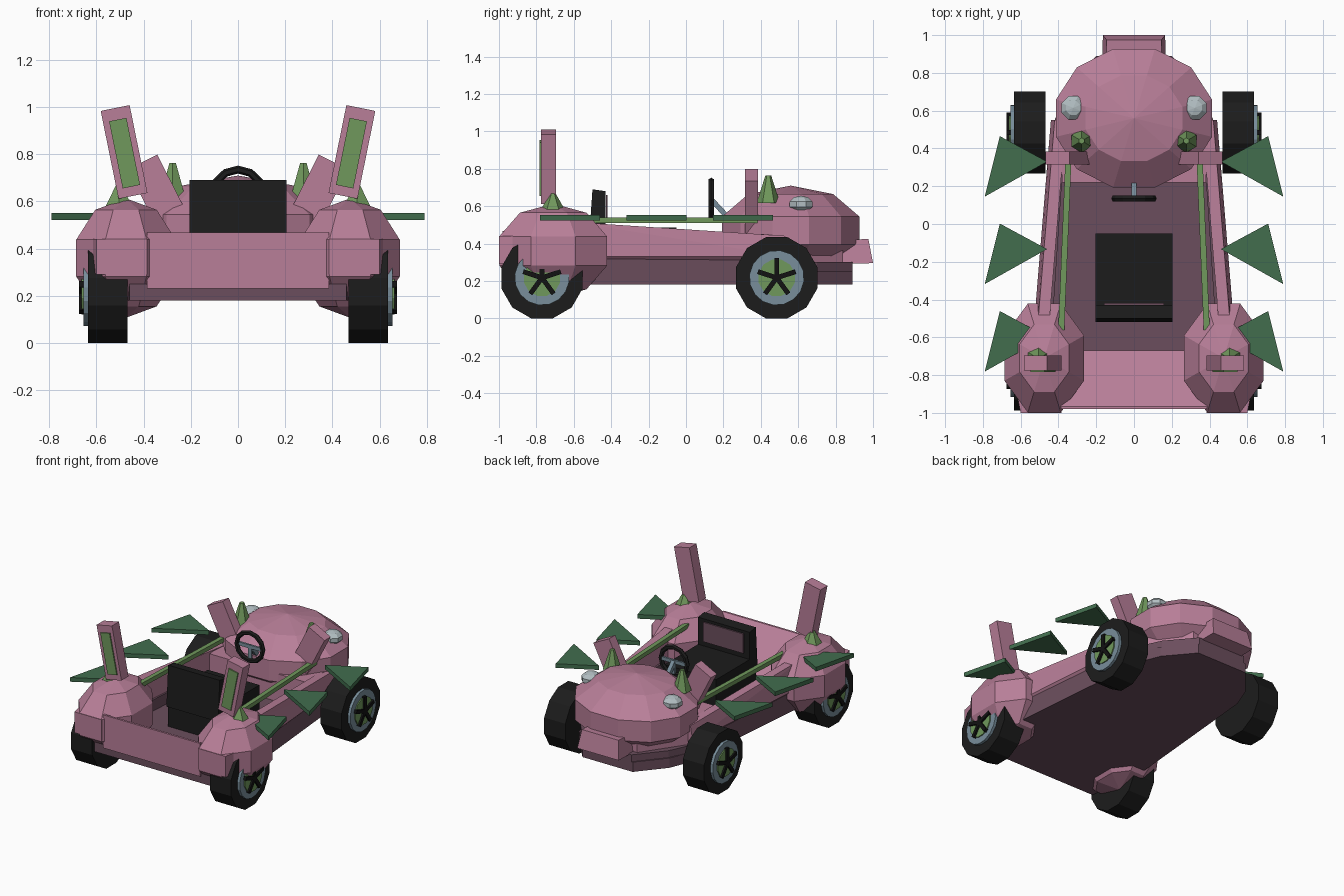
import bpy, bmesh
from math import pi, radians, sin, cos
from mathutils import Matrix

if "Cube" in bpy.data.objects:
    bpy.data.objects.remove(bpy.data.objects["Cube"])


def material(name, rgb):
    m = bpy.data.materials.new(name)
    m.diffuse_color = (*rgb, 1)
    m.use_nodes = True
    m.node_tree.nodes["Principled BSDF"].inputs["Base Color"].default_value = m.diffuse_color
    return m


PINK = material("dusty pink", (0.48, 0.21, 0.315))
MAUVE = material("dark mauve", (0.147, 0.076, 0.109))
GREEN = material("leaf green", (0.162, 0.314, 0.107))
FIN = material("deep green", (0.054, 0.155, 0.076))
BLACK = material("rubber black", (0.0115, 0.0115, 0.0115))
STEEL = material("blue grey", (0.188, 0.27, 0.328))
SILVER = material("silver", (0.445, 0.515, 0.54))
SPOKE = material("gloss black", (0.006, 0.006, 0.006))


def finish(name, bm, mat, mirror=False):
    bmesh.ops.recalc_face_normals(bm, faces=bm.faces)
    me = bpy.data.meshes.new(name)
    bm.to_mesh(me)
    bm.free()
    me.materials.append(mat)
    ob = bpy.data.objects.new(name, me)
    bpy.context.collection.objects.link(ob)
    if mirror:
        mod = ob.modifiers.new("mirror", 'MIRROR')
        mod.use_mirror_merge = False
    return ob


def hull(name, pts, mat, mirror=False):
    bm = bmesh.new()
    for p in pts:
        bm.verts.new(p)
    bmesh.ops.convex_hull(bm, input=bm.verts)
    bmesh.ops.dissolve_limit(bm, angle_limit=0.01, verts=bm.verts, edges=bm.edges)
    return finish(name, bm, mat, mirror)


def prism(name, outline, z0, z1, mat, mirror=False):
    return hull(name, [(x, y, z) for x, y in outline for z in (z0, z1)], mat, mirror)


def both(pts):
    return pts + [(-x, y) for x, y in pts]


def box(name, center, size, mat, tilt=0, mirror=False):
    # box leaning outward in the x-z plane by tilt degrees
    bm = bmesh.new()
    M = (Matrix.Translation(center) @ Matrix.Rotation(radians(tilt), 4, 'Y')
         @ Matrix.Diagonal((*size, 1)))
    bmesh.ops.create_cube(bm, size=1, matrix=M)
    return finish(name, bm, mat, mirror)


def dome(name, center, radii, segs, rings, mat, mirror=False):
    # sphere turned so that flat sides face front and back
    bm = bmesh.new()
    M = (Matrix.Translation(center) @ Matrix.Diagonal((*radii, 1))
         @ Matrix.Rotation(pi / segs, 4, 'Z'))
    bmesh.ops.create_uvsphere(bm, u_segments=segs, v_segments=rings, radius=1, matrix=M)
    return finish(name, bm, mat, mirror)


def cone(name, center, r1, r2, depth, segs, mat, rot=None, mirror=False):
    bm = bmesh.new()
    M = Matrix.Translation(center) @ (rot or Matrix())
    bmesh.ops.create_cone(bm, cap_ends=True, segments=segs, radius1=r1, radius2=r2,
                          depth=depth, matrix=M)
    return finish(name, bm, mat, mirror)


# floor pan and sills
prism("floor_pan", both([(0.2, 0.89), (0.36, 0.7), (0.42, 0.55), (0.515, -0.5), (0.46, -0.97)]),
      0.18, 0.25, MAUVE)
hull("sill", [(x, y, z) for x, y in ((0.36, 0.55), (0.42, 0.55), (0.43, -0.5), (0.515, -0.5))
              for z in (0.25, 0.33)], MAUVE, True)
prism("nose_pan", both([(0.19, 0.89), (0.35, 0.7), (0.42, 0.55)]), 0.25, 0.3, MAUVE)

# side walls, sloping down toward the nose
hull("side_wall",
     [(x, y, z) for y, xo, zt in ((0.55, 0.44, 0.44), (-0.6, 0.535, 0.515))
      for x, z in ((xo, 0.33), (xo - 0.02, zt), (xo - 0.08, zt), (xo - 0.08, 0.25))],
     PINK, True)

# rear wall: upright outside, ramped inside
hull("rear_panel", [(x, y, z) for x in (-0.386, 0.386) for y, z in
                    ((-0.98, 0.23), (-0.98, 0.468), (-0.965, 0.468), (-0.67, 0.25), (-0.67, 0.23))],
     PINK)

# nose: cowl, hood and bumper
prism("cowl", both([(0.38, 0.22), (0.4, 0.55), (0.2, 0.84)]), 0.25, 0.45, PINK)
dome("hood", (0, 0.56, 0.47), (0.45, 0.4, 0.24), 12, 5, PINK)
hull("bumper", [(sx * x, y, z) for sx in (-1, 1) for x, y, z in
                ((0.17, 0.7, 0.29), (0.165, 1.0, 0.295), (0.145, 0.975, 0.425), (0.15, 0.7, 0.41))],
     PINK)

# rear wheel pods with squared tail blocks
dome("rear_pod", (0.475, -0.71, 0.36), (0.24, 0.328, 0.253), 8, 5, PINK, True)
hull("tail_block", [(x, y, z) for x, y in ((0.385, -1.0), (0.6, -1.0), (0.385, -0.9), (0.62, -0.9))
                    for z in (0.29, 0.44)], PINK, True)

# upright posts, rear pair with green front panel
box("rear_post", (0.483, -0.735, 0.81), (0.125, 0.08, 0.38), PINK, 11.5, True)
box("rear_post_panel", (0.481, -0.779, 0.805), (0.075, 0.009, 0.29), GREEN, 11.5, True)
box("front_post", (0.33, 0.35, 0.62), (0.14, 0.07, 0.33), PINK, 27, True)

# spikes and lamps
cone("front_spike", (0.277, 0.44, 0.69), 0.062, 0.016, 0.145, 6, GREEN, mirror=True)
cone("rear_spike", (0.505, -0.712, 0.62), 0.07, 0.014, 0.1, 6, GREEN, mirror=True)
dome("lamp", (0.322, 0.615, 0.61), (0.07, 0.07, 0.046), 8, 5, SILVER, True)

# side rails
hull("side_rail", [(x + d, y, z) for x, y in ((0.345, 0.4), (0.385, -0.56))
                   for d in (-0.016, 0.016) for z in (0.51, 0.54)], GREEN, True)

# three triangular fins each side
for i in range(3):
    dy = -0.463 * i
    prism(f"fin_{i + 1}", [(0.71, 0.465 + dy), (0.79, 0.145 + dy), (0.46, 0.33 + dy)],
          0.522, 0.552, FIN, True)

# seat
box("seat_base", (0, -0.275, 0.365), (0.41, 0.45, 0.24), BLACK)
hull("seat_back", [(x, y, z) for x in (-0.205, 0.205) for y, z in
                   ((-0.52, 0.4), (-0.43, 0.4), (-0.5, 0.69), (-0.43, 0.68))], BLACK)
box("seat_back_panel", (0, -0.424, 0.59), (0.32, 0.009, 0.14), MAUVE)

# steering wheel: swept ring, spokes and column
bm = bmesh.new()
N, K = 12, 6
rings = []
for i in range(N):
    a = 2 * pi * i / N
    rings.append([bm.verts.new(((0.104 + 0.017 * cos(b)) * sin(a), 0.135 + 0.017 * sin(b),
                                0.635 + (0.1 + 0.017 * cos(b)) * cos(a)))
                  for b in (2 * pi * k / K for k in range(K))])
for i in range(N):
    for k in range(K):
        r, s = rings[i], rings[(i + 1) % N]
        bm.faces.new((r[k], r[(k + 1) % K], s[(k + 1) % K], s[k]))
finish("steering_wheel", bm, BLACK)
box("steering_spoke", (0, 0.14, 0.635), (0.19, 0.014, 0.025), STEEL)
box("steering_lower_spoke", (0, 0.14, 0.59), (0.025, 0.014, 0.1), STEEL)
hull("steering_column", [(x, y, z) for x in (-0.014, 0.014) for y, z in
                         ((0.14, 0.65), (0.14, 0.61), (0.28, 0.5), (0.28, 0.46))], STEEL)

# wheels: tyre, rim, hub disc and five spokes
side = Matrix.Rotation(pi / 2, 4, 'Y') @ Matrix.Rotation(pi / 12, 4, 'Z')
for label, y in (("front", 0.485), ("rear", -0.77)):
    z = 0.217
    cone(label + "_tyre", (0.552, y, z), 0.2245, 0.2245, 0.168, 12, BLACK, side, True)
    cone(label + "_rim", (0.60, y, z), 0.147, 0.147, 0.11, 16, STEEL, side, True)
    cone(label + "_hub", (0.61, y, z), 0.1, 0.1, 0.105, 12, GREEN, side, True)
    bm = bmesh.new()
    for i in range(5):
        M = (Matrix.Translation((0.655, y, z)) @ Matrix.Rotation(2 * pi * i / 5, 4, 'X')
             @ Matrix.Translation((0, 0, 0.053)) @ Matrix.Diagonal((0.04, 0.026, 0.106, 1)))
        bmesh.ops.create_cube(bm, size=1, matrix=M)
    finish(label + "_spokes", bm, SPOKE, True)
